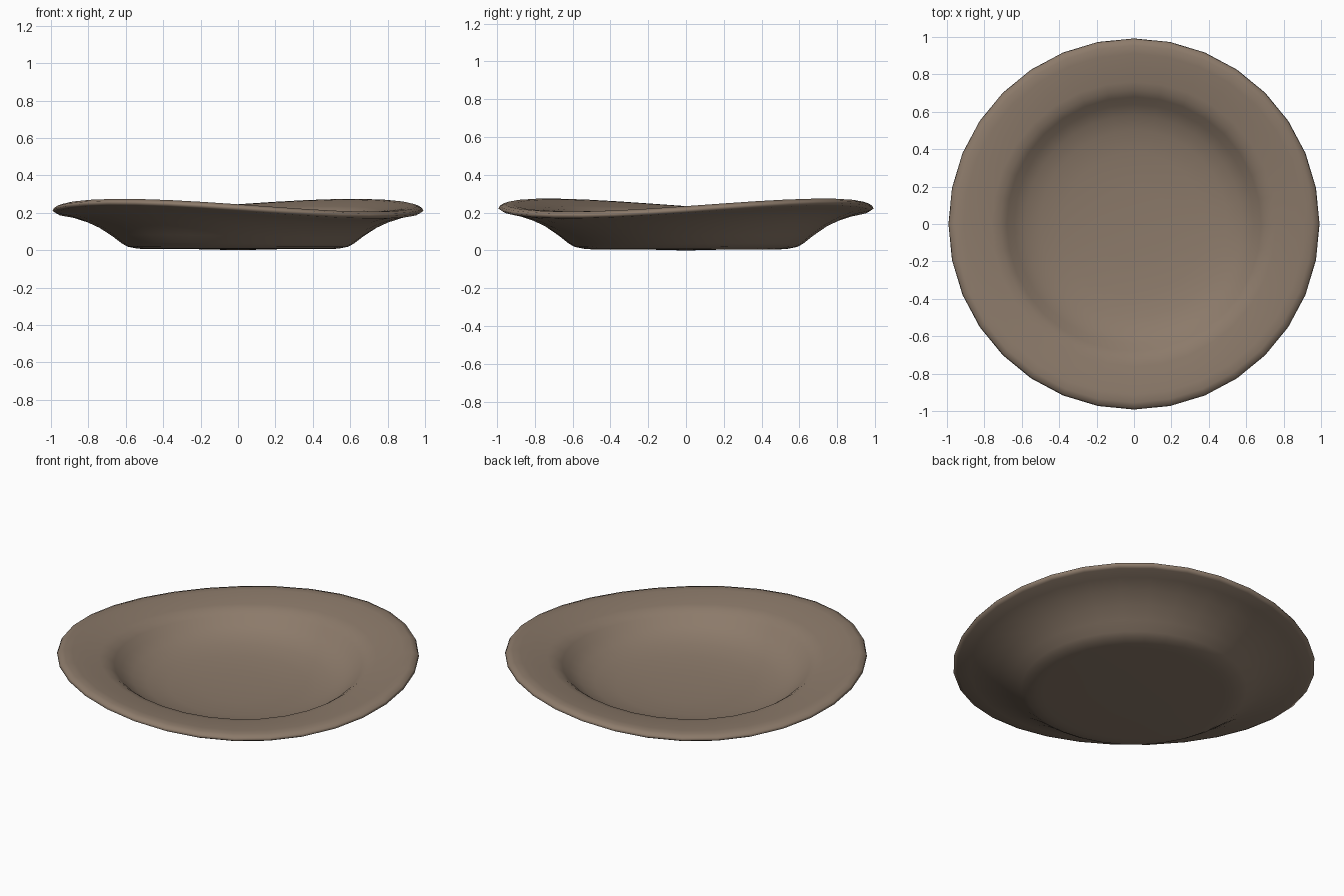
import bpy, bmesh, math

if "Cube" in bpy.data.objects:
    bpy.data.objects.remove(bpy.data.objects["Cube"])

SEGMENTS = 32

# profile of the dish as (radius, height): inside centre, rim, underside, foot
PROFILE = [(0.20, 0.047), (0.38, 0.058), (0.50, 0.078), (0.58, 0.105), (0.64, 0.14),
           (0.68, 0.178), (0.715, 0.203), (0.76, 0.215), (0.84, 0.226), (0.91, 0.238),
           (0.955, 0.240), (0.985, 0.230), (0.992, 0.216), (0.97, 0.204), (0.90, 0.190),
           (0.82, 0.162), (0.74, 0.122), (0.67, 0.075), (0.62, 0.036), (0.59, 0.019),
           (0.54, 0.009), (0.50, 0.006), (0.25, 0.006)]


def place(r, z, a):
    # saddle-shaped hand-made warp that grows towards the rim
    warp = 0.034 * min(1, max(0, (r - 0.3) / 0.65)) ** 1.5 * math.sin(2 * a)
    lift = 0.006 * r * r * -math.cos(2 * a)
    return (r * math.cos(a), r * math.sin(a), max(0, z + (warp + lift) * min(1, z / 0.15)))


bm = bmesh.new()
rings = [[bm.verts.new(place(r, z, 2 * math.pi * i / SEGMENTS)) for i in range(SEGMENTS)]
         for r, z in PROFILE]
for a, b in zip(rings, rings[1:]):
    for i in range(SEGMENTS):
        j = (i + 1) % SEGMENTS
        bm.faces.new((a[i], b[i], b[j], a[j]))

# close the well and the foot with fans
for ring, z in ((rings[0], 0.044), (rings[-1], 0.0)):
    c = bm.verts.new((0, 0, z))
    for i in range(SEGMENTS):
        bm.faces.new((c, ring[i], ring[(i + 1) % SEGMENTS]))
bmesh.ops.recalc_face_normals(bm, faces=bm.faces)
for f in bm.faces:
    f.smooth = True

mesh = bpy.data.meshes.new("plate")
bm.to_mesh(mesh)
bm.free()
plate = bpy.data.objects.new("plate", mesh)
bpy.context.collection.objects.link(plate)

clay = bpy.data.materials.new("brown clay")
clay.diffuse_color = (0.262, 0.195, 0.144, 1)
clay.use_nodes = True
clay.node_tree.nodes["Principled BSDF"].inputs["Base Color"].default_value = clay.diffuse_color
mesh.materials.append(clay)
